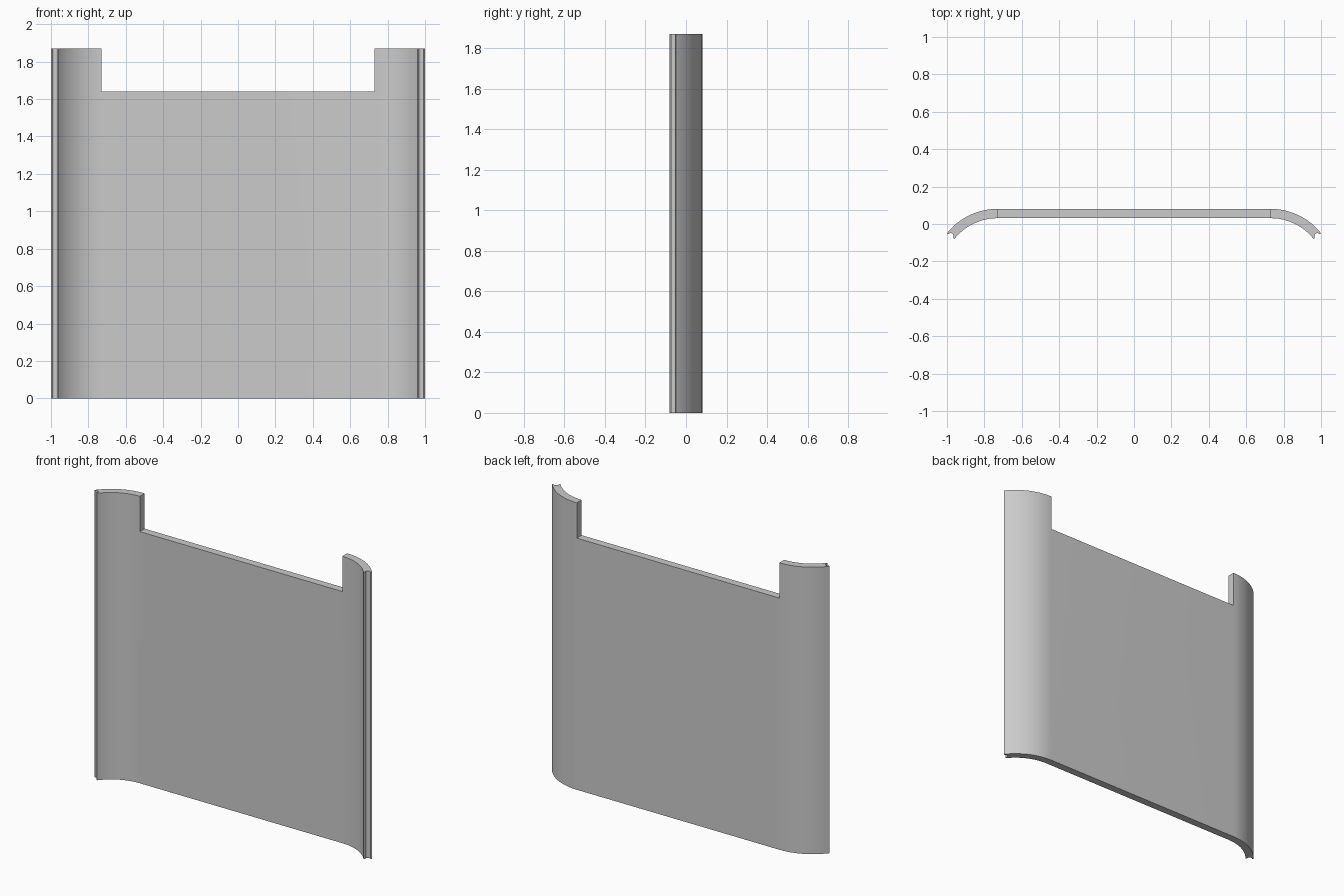
import bpy, bmesh
from math import sin, cos, pi, radians
from mathutils import Vector

if "Cube" in bpy.data.objects:
    bpy.data.objects.remove(bpy.data.objects["Cube"])

HALF, TOP, LOW = 0.73, 1.87, 1.64       # flat half width, wing height, panel height
R_OUT, R_IN, SWEEP = 0.345, 0.295, radians(51.5)
CENTRE = Vector((HALF, 0.081 - R_OUT))
STEPS = 20


def radial(a):
    return Vector((sin(a), cos(a)))


# Right half of the cross-section: outer curve, grooved edge, inner curve
angles = [SWEEP * i / STEPS for i in range(STEPS + 1)]
half = [CENTRE + R_OUT * radial(a) for a in angles]
r = radial(SWEEP)
inward = -Vector((cos(SWEEP), -sin(SWEEP)))
groove = CENTRE + r * (R_OUT + R_IN) / 2
half += [groove + 0.016 * (cos(a) * r + sin(a) * inward)
         for a in (pi * i / 10 for i in range(11))]
half += [CENTRE + R_IN * radial(a) for a in reversed(angles)]
profile = half + [Vector((-p.x, p.y)) for p in reversed(half)]

# Curved panel, extruded to the full wing height
bm = bmesh.new()
base = bm.faces.new([bm.verts.new((p.x, p.y, 0)) for p in profile])
ext = bmesh.ops.extrude_face_region(bm, geom=[base], use_keep_orig=True)
bmesh.ops.translate(bm, vec=(0, 0, TOP),
                    verts=[v for v in ext["geom"] if isinstance(v, bmesh.types.BMVert)])
bmesh.ops.recalc_face_normals(bm, faces=bm.faces)
mesh = bpy.data.meshes.new("curved_panel")
bm.to_mesh(mesh)
bm.free()
panel = bpy.data.objects.new("curved_panel", mesh)
bpy.context.collection.objects.link(panel)

# Top cut-out between the two wings
bpy.ops.mesh.primitive_cube_add(size=1, location=(0, 0, LOW + 0.5))
cutter = bpy.context.object
cutter.name = "top_cutout"
cutter.scale = (2 * HALF, 1, 1)
cutter.hide_render = True
cut = panel.modifiers.new("cutout", "BOOLEAN")
cut.operation, cut.solver, cut.object = "DIFFERENCE", "EXACT", cutter

bpy.ops.object.select_all(action="DESELECT")
panel.select_set(True)
bpy.context.view_layer.objects.active = panel
bpy.ops.object.modifier_apply(modifier=cut.name)
bpy.data.objects.remove(cutter)
bpy.ops.object.shade_smooth_by_angle(angle=radians(30))
